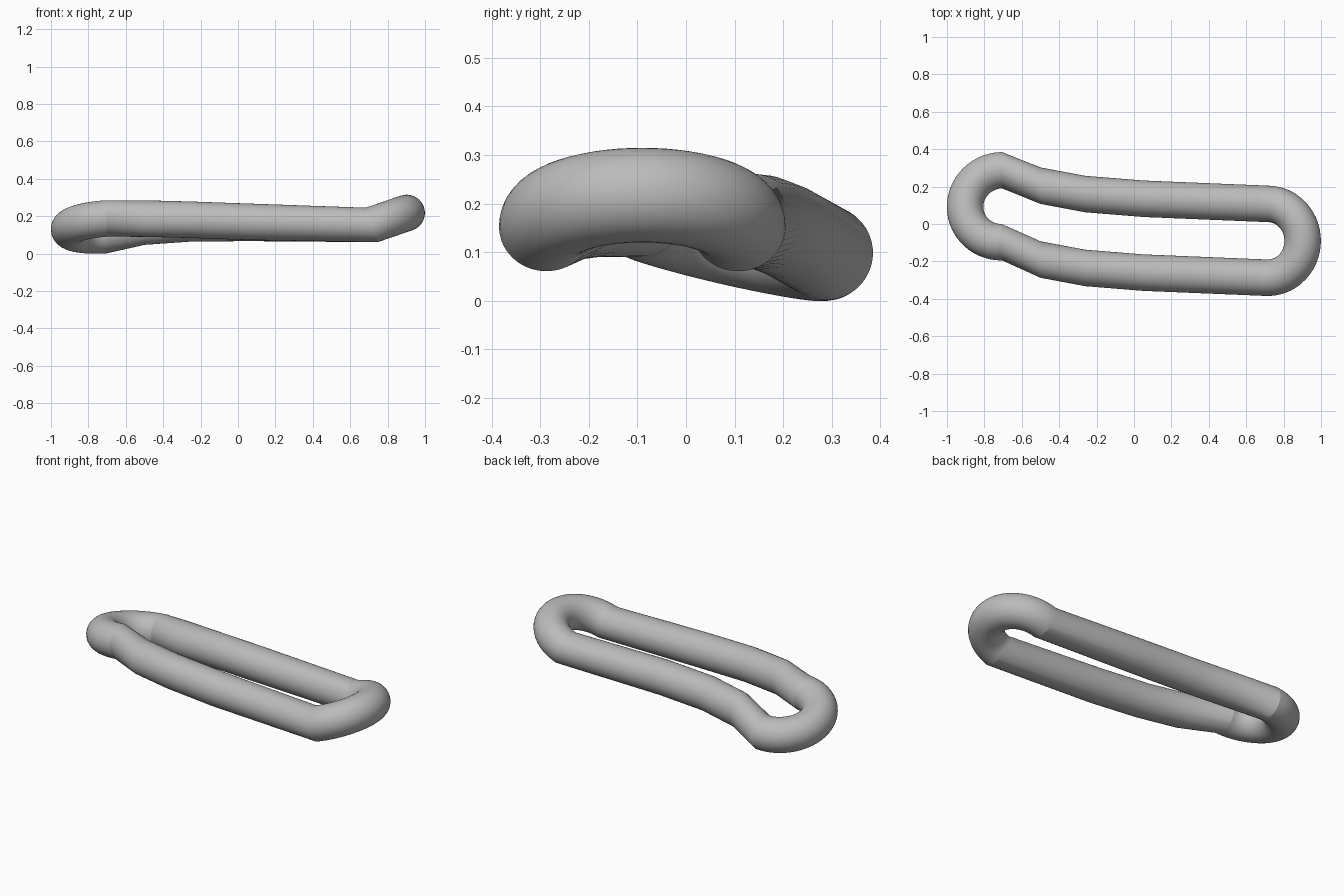
import bpy, bmesh, math
from mathutils import Vector

if "Cube" in bpy.data.objects:
    bpy.data.objects.remove(bpy.data.objects["Cube"])

BEND, TUBE, SIDES, STEPS = 0.1975, 0.0975, 40, 28


def end_arc(centre, u, v, start):
    """Half-circle of tube sections (centre, outward, normal) in the plane u, v."""
    n = u.cross(v).normalized()
    out = []
    for i in range(STEPS + 1):
        a = math.radians(start) + math.pi * i / STEPS
        d = u * math.cos(a) + v * math.sin(a)
        out.append((Vector(centre) + d * BEND, d, n))
    return out


def leg(points, side):
    """Upright sections along one long side of the link."""
    return [(Vector(p), Vector((0, side, 0)), Vector((0, 0, 1))) for p in points]


# Right end tips upward; left end is rolled sideways
tilt, roll, dip = math.radians(19), math.radians(13), math.radians(4)
right = end_arc((0.715, -0.09, 0.153),
                Vector((math.cos(tilt), 0, math.sin(tilt))), Vector((0, 1, 0)), -90)
v = Vector((0, math.cos(roll), -math.sin(roll)))
u = Vector((math.cos(dip), 0, math.sin(dip)))
u = (u - v * u.dot(v)).normalized()
left = end_arc((-0.706, 0.095, 0.143), u, v, 90)

# Gently curved long sides
back = leg([(0.05, 0.135, 0.164), (-0.26, 0.16, 0.161), (-0.5, 0.205, 0.144)], 1)
front = leg([(-0.5, -0.19, 0.187), (-0.26, -0.235, 0.181), (0.05, -0.26, 0.17)], -1)

# Skin the closed loop of sections
bm = bmesh.new()
rings = []
for c, d, n in right + back + left + front:
    rings.append([bm.verts.new(c + (d * math.cos(t) + n * math.sin(t)) * TUBE)
                  for t in (2 * math.pi * k / SIDES for k in range(SIDES))])
for i, a in enumerate(rings):
    b = rings[(i + 1) % len(rings)]
    for k in range(SIDES):
        m = (k + 1) % SIDES
        bm.faces.new((a[k], b[k], b[m], a[m]))
bmesh.ops.recalc_face_normals(bm, faces=bm.faces)
mesh = bpy.data.meshes.new("chain_link")
bm.to_mesh(mesh)
bm.free()

link = bpy.data.objects.new("chain_link", mesh)
bpy.context.collection.objects.link(link)
steel = bpy.data.materials.new("grey_steel")
steel.diffuse_color = (0.5, 0.5, 0.5, 1)
steel.use_nodes = True
steel.node_tree.nodes["Principled BSDF"].inputs["Base Color"].default_value = steel.diffuse_color
mesh.materials.append(steel)

bpy.context.view_layer.objects.active = link
link.select_set(True)
bpy.ops.object.shade_smooth_by_angle(angle=math.radians(15))
